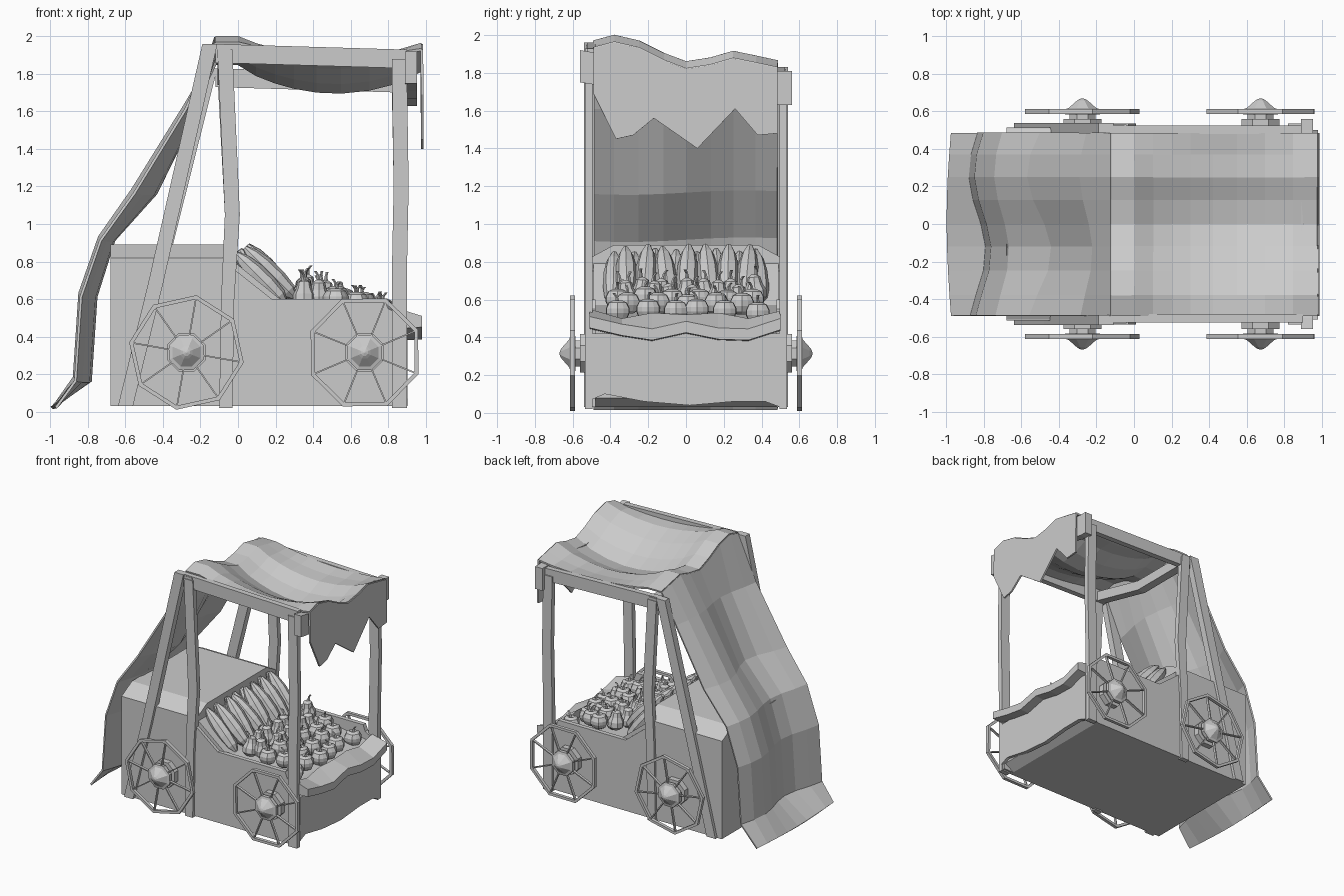
import bpy, bmesh, math, random
from mathutils import Vector, Matrix

if "Cube" in bpy.data.objects:
    bpy.data.objects.remove(bpy.data.objects["Cube"])
random.seed(4)


def make(name, verts, faces):
    me = bpy.data.meshes.new(name)
    me.from_pydata([tuple(v) for v in verts], [], faces)
    bm = bmesh.new()
    bm.from_mesh(me)
    bmesh.ops.recalc_face_normals(bm, faces=bm.faces)
    bm.to_mesh(me)
    bm.free()
    ob = bpy.data.objects.new(name, me)
    bpy.context.collection.objects.link(ob)
    return ob


def prism(name, outline, y0, y1):
    """Extrude an x/z outline between two y values."""
    n = len(outline)
    verts = [(x, y, z) for y in (y0, y1) for x, z in outline]
    faces = [tuple(range(n)), tuple(range(2 * n - 1, n - 1, -1))]
    faces += [(i, (i + 1) % n, n + (i + 1) % n, n + i) for i in range(n)]
    return make(name, verts, faces)


def sweep(name, sections):
    """Join a list of equal closed sections into a capped solid."""
    n = len(sections[0])
    verts = [v for s in sections for v in s]
    faces = [tuple(range(n)), tuple(range(len(verts) - n, len(verts)))]
    for k in range(len(sections) - 1):
        for i in range(n):
            j = (i + 1) % n
            faces.append((k * n + i, k * n + j, k * n + n + j, k * n + n + i))
    return make(name, verts, faces)


def lathe(name, profile, mat, n=8, rib=0.0):
    """Turn (radius, height) pairs around z, then place by matrix."""
    secs = []
    for r, h in profile:
        secs.append([mat @ Vector((r * (1 - rib * (i % 2)) * math.cos(2 * math.pi * i / n),
                                   r * (1 - rib * (i % 2)) * math.sin(2 * math.pi * i / n), h))
                     for i in range(n)])
    return sweep(name, secs)


def cloth(name, rows, thick=0.014):
    m = len(rows[0])
    faces = [(k * m + i, k * m + i + 1, k * m + m + i + 1, k * m + m + i)
             for k in range(len(rows) - 1) for i in range(m - 1)]
    ob = make(name, [v for r in rows for v in r], faces)
    s = ob.modifiers.new("thickness", 'SOLIDIFY')
    s.thickness, s.offset = thick, 0
    return ob


def lerp(pts, v):
    for (a, p), (b, q) in zip(pts, pts[1:]):
        if v <= b:
            return p + (q - p) * max(0, (v - a) / (b - a))
    return pts[-1][1]


# Body: sloping display bed, chamfered rear chest and side panels
prism("display_bed", [(-0.66, 0.03), (0.8, 0.03), (0.88, 0.08), (0.88, 0.44), (0.8, 0.49), (0.26, 0.57),
                      (-0.01, 0.79), (-0.68, 0.79), (-0.68, 0.03)][1:], -0.49, 0.49)
sweep("rear_chest_top", [[(x, -0.51, 0.79), (x, -0.51, 0.82), (x, -0.38, 0.89), (x, 0.38, 0.89),
                          (x, 0.51, 0.82), (x, 0.51, 0.79)] for x in (-0.68, -0.01)])
for s in (-1, 1):
    prism("side_panel", [(-0.68, 0.03), (0.89, 0.03), (0.89, 0.5), (0.8, 0.55), (0.78, 0.6),
                         (0.18, 0.6), (-0.01, 0.75), (-0.01, 0.82), (-0.68, 0.82)],
          s * 0.48, s * 0.515)

# Wavy front lip flush with a front board that has an uneven lower edge
lip = [(-0.51, 0.53), (-0.34, 0.48), (-0.18, 0.51), (0.0, 0.5), (0.17, 0.51), (0.33, 0.48), (0.5, 0.52)]
edge = [(-0.51, 0.45), (-0.34, 0.41), (-0.18, 0.385), (0.0, 0.425), (0.17, 0.39), (0.33, 0.385), (0.5, 0.44)]
sweep("front_lip", [[(0.85, y, z + 0.02), (0.98, y, e + 0.06), (0.98, y, e), (0.89, y, e - 0.005)]
                    for (y, z), (_, e) in zip(lip, edge)])
low = [(-0.5, 0.07), (-0.43, 0.1), (-0.22, 0.06), (0.02, 0.04), (0.25, 0.06), (0.42, 0.06), (0.5, 0.03)]
sweep("front_board", [[(0.87, y, 0.42), (0.905, y, 0.42), (0.905, y, z), (0.87, y, z)] for y, z in low])

# Canopy frame: bent posts, slanted braces and top rails (far side sits lower)
for s, d in ((-1, 0.0), (1, 0.13)):
    a, b = s * 0.495, s * 0.535
    prism("front_post", [(0.82, 0.02), (0.9, 0.02), (0.9, 0.7), (0.91, 1.2), (0.9, 1.88 - d),
                         (0.82, 1.88 - d), (0.83, 1.2), (0.82, 0.7)], a, b)
    prism("middle_post", [(-0.1, 0.02), (-0.03, 0.02), (-0.02, 0.6), (0.01, 1.05), (-0.03, 1.93 - d),
                          (-0.11, 1.93 - d), (-0.07, 1.05), (-0.09, 0.6)], a, b)
    prism("rear_brace", [(-0.64, 0.03), (-0.56, 0.03), (-0.4, 0.68), (-0.11, 1.96 - d),
                         (-0.19, 1.96 - d), (-0.48, 0.68)], a - s * 0.01, b + s * 0.004)
    prism("top_rail", [(-0.12, 1.96 - d), (-0.12, 1.86 - d), (0.9, 1.83 - d), (0.9, 1.93 - d)],
          s * 0.48, s * 0.525)
sweep("front_crossbeam", [[(0.89, y, z), (0.955, y, z), (0.955, y, z - h), (0.89, y, z - h)]
                          for y, z, h in ((-0.56, 1.92, 0.17), (-0.5, 1.91, 0.17), (-0.2, 1.84, 0.13),
                                          (0.0, 1.79, 0.12), (0.25, 1.82, 0.13), (0.5, 1.81, 0.18), (0.56, 1.81, 0.18))])
sweep("rear_crossbeam", [[(-0.11, y, z), (-0.04, y, z), (-0.04, y, z - 0.08), (-0.11, y, z - 0.08)]
                         for y, z in ((-0.53, 1.95), (0.0, 1.82), (0.53, 1.82))])

# Cloth canopy with sag, ragged front flap and rear drape
ridge = [(-0.49, 1.965), (-0.38, 1.995), (-0.25, 1.965), (-0.12, 1.9), (0.0, 1.855),
         (0.13, 1.875), (0.25, 1.91), (0.37, 1.885), (0.485, 1.86)]
ys = [y for y, _ in ridge]
sag = [(-0.5, 0.045), (-0.38, 0.085), (-0.25, 0.115), (-0.12, 0.13), (0.0, 0.135), (0.13, 0.13),
       (0.25, 0.115), (0.37, 0.085), (0.49, 0.04)]
rows = []
for x in (-0.12, 0.0, 0.1, 0.2, 0.3, 0.42, 0.55, 0.7, 0.85, 0.98):
    t = max(0, x / 0.98)
    rows.append([(x, y, z - 0.035 * t - lerp(sag, y) * math.sin(math.pi * t) ** 0.75) for y, z in ridge])
cloth("canopy", rows)

rag = [(-0.49, 1.69), (-0.37, 1.45), (-0.28, 1.47), (-0.17, 1.56), (0.06, 1.40),
       (0.26, 1.61), (0.38, 1.47), (0.485, 1.48)]
fy = sorted(set(ys + [y for y, _ in rag]))
cloth("front_flap", [[(0.98, y, lerp(ridge, y) - 0.035) for y in fy],
                     [(0.983, y, lerp(rag, y)) for y in fy]])

drape = [(-0.12, None, 0), (-0.25, 1.62, 0.035), (-0.5, 1.17, 0.065), (-0.70, 0.92, 0.04),
         (-0.80, 0.62, 0.045), (-0.83, 0.17, 0.045), (-0.97, 0.02, 0)]
rows = []
for x, z, amp in drape:
    row = []
    for y, zr in ridge:
        fold = -amp * math.sin(7.5 * (y - 0.06)) if amp else 0
        if z == 0.02:
            fold = -0.025 * math.cos(y * math.pi)
        row.append((x + fold, y, zr if z is None else z + (0.012 * math.sin(y * 5) if amp else 0)))
    rows.append(row)
cloth("rear_drape", rows)


# Eight-sided spoked wheels with pointed hubs
def wheel(cx, cz, s, turn):
    R, r, y0, y1 = 0.31, 0.288, 0.587, 0.613
    secs = []
    for i in range(8):
        a = turn + i * math.pi / 4
        c, q = math.cos(a), math.sin(a)
        secs.append([(cx + k * c, s * y, cz + k * q) for k, y in ((r, y0), (R, y0), (R, y1), (r, y1))])
        # spoke
        w = 0.004
        prism("wheel_spoke", [(cx + k * c - w * e * q, cz + k * q + w * e * c)
                              for k, e in ((0.05, 1), (0.3, 1), (0.3, -1), (0.05, -1))],
              s * 0.59, s * 0.61)
    verts = [v for sec in secs for v in sec]
    make("wheel_rim", verts, [(k * 4 + i, k * 4 + (i + 1) % 4, (k + 1) % 8 * 4 + (i + 1) % 4, (k + 1) % 8 * 4 + i)
                              for k in range(8) for i in range(4)])
    mat = Matrix.Translation((cx, 0, cz)) @ Matrix.Rotation(-s * math.pi / 2, 4, 'X') @ Matrix.Rotation(math.pi / 8, 4, 'Z')
    lathe("axle", [(0.11, 0.5), (0.11, 0.56), (0.075, 0.56), (0.075, 0.59)], mat)
    lathe("hub", [(0.1, 0.585), (0.1, 0.613), (0.08, 0.618), (0.035, 0.655), (0.02, 0.665), (0.004, 0.67)], mat)


for s in (-1, 1):
    wheel(-0.275, 0.315, s, math.radians(80))
    wheel(0.675, 0.315, s, math.radians(68))


# Produce: leaning marrows, bottle gourds and ribbed pumpkins
def stem(loc, h):
    lean = random.uniform(0, 6.28)
    dx, dy = 0.022 * math.cos(lean), 0.022 * math.sin(lean)
    secs = []
    for r, t, f in ((0.013, -0.01, 0), (0.007, h * 0.6, 0.3), (0.008, h, 1)):
        secs.append([(loc[0] + dx * f + r * math.cos(i * 1.571), loc[1] + dy * f + r * math.sin(i * 1.571),
                      loc[2] + t) for i in range(4)])
    sweep("produce_stem", secs)


for layer, count in ((0, 8), (1, 7)):
    for i in range(count):
        y = (i - (count - 1) / 2) * 0.108 + random.uniform(-0.01, 0.01)
        tilt = Matrix.Rotation(math.radians(-40 + random.uniform(-6, 6)), 4, 'Y') @ Matrix.Rotation(random.uniform(-0.1, 0.1), 4, 'X')
        m = Matrix.Translation((0.12 + 0.05 * layer, y, 0.71 + 0.03 * layer)) @ tilt
        lathe("marrow", [(0.014, -0.19), (0.045, -0.14), (0.056, -0.05), (0.054, 0.05), (0.04, 0.13), (0.014, 0.19)], m)

for row in range(2):
    for i in range(7 - row):
        x, y = 0.36 + 0.09 * row + random.uniform(-0.02, 0.02), (i - (6 - row) / 2) * 0.12 + random.uniform(-0.015, 0.015)
        z = 0.575 - 0.03 * row + random.uniform(-0.02, 0.01)
        lathe("bottle_gourd", [(0.03, 0), (0.06, 0.025), (0.06, 0.065), (0.042, 0.1), (0.034, 0.135), (0.012, 0.15)],
              Matrix.Translation((x, y, z)) @ Matrix.Rotation(random.uniform(-0.2, 0.2), 4, 'X'))
        stem((x, y, z + 0.145), 0.05)

for row in range(3):
    count = 6 - row % 2
    for i in range(count):
        x, y = 0.54 + 0.105 * row + random.uniform(-0.02, 0.02), (i - (count - 1) / 2) * 0.145 + random.uniform(-0.02, 0.02)
        z = 0.55 - 0.035 * row + random.uniform(-0.012, 0.012)
        lathe("pumpkin", [(0.03, 0), (0.054, 0.015), (0.068, 0.045), (0.068, 0.07), (0.052, 0.1), (0.026, 0.112), (0.008, 0.104)],
              Matrix.Translation((x, y, z)), 12, 0.08)
        stem((x, y, z + 0.1), 0.05)
